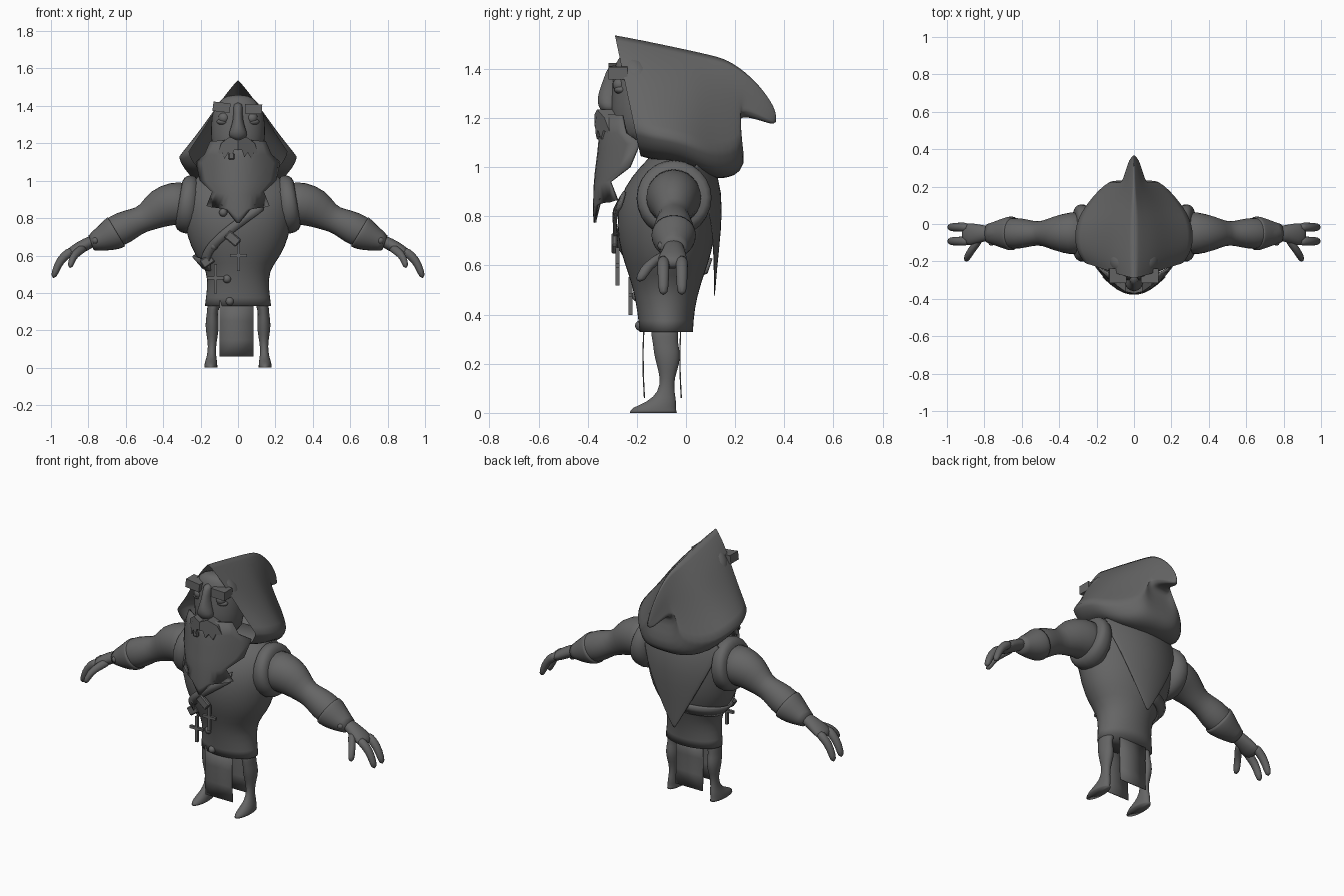
import bpy, bmesh, math
from mathutils import Vector, Matrix

if "Cube" in bpy.data.objects:
    bpy.data.objects.remove(bpy.data.objects["Cube"])

GREY = (0.13, 0.13, 0.13, 1)
mat = bpy.data.materials.new("plain grey")
mat.use_nodes = True
mat.diffuse_color = GREY
for node in mat.node_tree.nodes:
    if node.type == "BSDF_PRINCIPLED":
        node.inputs["Base Color"].default_value = GREY


def finish(name, bm, smooth=True, subdiv=0, mirror=False, thick=0):
    bmesh.ops.recalc_face_normals(bm, faces=bm.faces)
    me = bpy.data.meshes.new(name)
    bm.to_mesh(me)
    bm.free()
    me.materials.append(mat)
    for p in me.polygons:
        p.use_smooth = smooth
    ob = bpy.data.objects.new(name, me)
    bpy.context.scene.collection.objects.link(ob)
    if mirror:
        ob.modifiers.new("Mirror", "MIRROR").use_mirror_merge = False
    if thick:
        mod = ob.modifiers.new("Solidify", "SOLIDIFY")
        mod.thickness = thick
        mod.offset = 0
    if subdiv:
        mod = ob.modifiers.new("Subdivision", "SUBSURF")
        mod.levels = mod.render_levels = subdiv
    return ob


def skin(name, rings, wrap=True, caps=(True, True), sharp=False, ridges=(), **kw):
    """Bridge rings of points into one surface."""
    bm = bmesh.new()
    crease = bm.edges.layers.float.new("crease_edge")
    rows = [[bm.verts.new(p) for p in ring] for ring in rings]
    n = len(rows[0])
    for a, b in zip(rows, rows[1:]):
        for i in range(n if wrap else n - 1):
            j = (i + 1) % n
            bm.faces.new((a[i], a[j], b[j], b[i]))
        for i in ridges:
            bm.edges.get((a[i], b[i]))[crease] = 0.65
    for row, cap in zip((rows[0], rows[-1]), caps):
        if cap and wrap:
            face = bm.faces.new(row)
            if sharp:
                for e in face.edges:
                    e[crease] = 1
    return finish(name, bm, **kw)


def tube(name, pts, flat=False, sides=12, subdiv=1, **kw):
    """Elliptical tube through (x, y, z, radius, radius along y)."""
    rings = []
    for i, (x, y, z, a, b) in enumerate(pts):
        p, q = pts[max(i - 1, 0)], pts[min(i + 1, len(pts) - 1)]
        tangent = Vector(q[:3]) - Vector(p[:3])
        depth = Vector((0, 1, 0))
        side = Vector((1, 0, 0)) if flat else depth.cross(tangent).normalized()
        turns = [math.tau * k / sides for k in range(sides)]
        rings.append([Vector((x, y, z)) + side * a * math.cos(t) + depth * b * math.sin(t)
                      for t in turns])
    return skin(name, rings, subdiv=subdiv, **kw)


def stack(name, rows, **kw):
    """Level ellipses from (z, half width, front y, back y)."""
    return tube(name, [(0, (f + b) / 2, z, w, (b - f) / 2) for z, w, f, b in rows],
                flat=True, sides=20, **kw)


def box(name, centre, size, tilt=0, bevel=0, **kw):
    bm = bmesh.new()
    m = Matrix.Translation(centre) @ Matrix.Rotation(tilt, 4, "Y") @ Matrix.Diagonal((*size, 1))
    bmesh.ops.create_cube(bm, size=1, matrix=m)
    if bevel:
        bmesh.ops.bevel(bm, geom=bm.edges[:], offset=bevel, segments=1, affect="EDGES")
    return finish(name, bm, smooth=False, **kw)


def ball(name, centre, r, scale=(1, 1, 1), **kw):
    bm = bmesh.new()
    m = Matrix.Translation(centre) @ Matrix.Diagonal((*scale, 1))
    bmesh.ops.create_uvsphere(bm, u_segments=16, v_segments=10, radius=r, matrix=m)
    return finish(name, bm, **kw)


def blend(rows, z):
    for a, b in zip(rows, rows[1:]):
        if z <= b[0]:
            t = (z - a[0]) / (b[0] - a[0])
            return [u + (v - u) * t for u, v in zip(a, b)]
    return rows[-1]


# Coat body
COAT = [(.33, .18, -.19, .03), (.42, .167, -.2, .035), (.52, .165, -.22, .06),
        (.6, .235, -.25, .09), (.7, .275, -.28, .12), (.82, .3, -.285, .125),
        (.92, .3, -.255, .125), (1.0, .275, -.19, .1), (1.05, .15, -.14, .05)]
stack("coat", COAT, sharp=True)


def on_coat(z, angle, lift=0.0):
    _, w, f, b = blend(COAT, z)
    return Vector(((w + lift) * math.sin(angle),
                   (f + b) / 2 - ((b - f) / 2 + lift) * math.cos(angle), z))


# Sleeve caps around the arms
tube("sleeve", [(.2, -.05, .87, .16, .14), (.27, -.05, .872, .168, .165),
                (.31, -.045, .878, .15, .155), (.322, -.045, .88, .11, .12)], mirror=True)

# Arms, cuffs and hands
tube("arm", [(.25, -.05, .88, .12, .12), (.34, -.05, .88, .122, .12),
             (.42, -.05, .855, .112, .098), (.49, -.05, .8, .075, .066),
             (.54, -.05, .785, .074, .068), (.61, -.05, .75, .092, .088),
             (.68, -.05, .715, .086, .085), (.74, -.05, .69, .06, .055),
             (.8, -.05, .665, .038, .045)], mirror=True)
tube("cuff", [(.65, -.05, .727, .094, .094), (.67, -.05, .715, .094, .096),
              (.73, -.05, .687, .07, .072), (.785, -.05, .668, .044, .052)],
     sharp=True, mirror=True)
ball("cuff_button", (.762, -.098, .68), .018, mirror=True)
tube("palm", [(.75, -.05, .69, .03, .04), (.81, -.05, .662, .035, .045),
              (.87, -.055, .628, .034, .064), (.92, -.055, .598, .024, .06)], mirror=True)
for name, y in (("front_finger", -.092), ("back_finger", -.017)):
    tube(name, [(.88, y, .63, .028, .028), (.93, y, .598, .027, .027),
                (.965, y, .55, .023, .025), (.99, y, .475, .018, .021)],
         sides=8, mirror=True)
tube("thumb", [(.81, -.07, .65, .024, .028), (.855, -.12, .622, .026, .03),
               (.885, -.165, .59, .021, .028), (.9, -.19, .53, .017, .023)],
     sides=8, mirror=True)

# Legs with bare feet
tube("leg", [(.145, -.133, 0, .036, .1), (.145, -.133, .02, .036, .095),
             (.143, -.097, .045, .03, .06), (.14, -.08, .085, .022, .034),
             (.138, -.076, .14, .024, .028), (.138, -.073, .2, .037, .05),
             (.138, -.078, .25, .037, .056), (.137, -.085, .29, .03, .052),
             (.132, -.087, .33, .036, .06), (.115, -.087, .37, .03, .05)],
     flat=True, sharp=True, mirror=True)

# Loincloth panels
for name, y in (("front_cloth", -.165), ("back_cloth", -.015)):
    rows = [[(x, y - .01 * math.sin(7 * z), z) for x in (-.1, -.01, .083)]
            for z in (.06, .15, .25, .36)]
    skin(name, rows, wrap=False, thick=.005)

# Triangular cape on the back
CAPE = [(.47, .003, .115), (.58, .07, .122), (.75, .165, .142), (.9, .235, .147), (1.02, .27, .11)]
skin("back_cape", [[(w * k / 4, y - 1.3 * (w * k / 4) ** 2, z) for k in range(-4, 5)]
                   for z, w, y in CAPE], wrap=False, thick=.006, subdiv=1)

# Hood: (top y, bottom y, top z, bottom z, half width)
HALF = [(0, 1), (.32, .8), (.62, .52), (1, .22), (.86, .04), (.4, 0), (0, 0)]
OUTLINE = HALF + [(-u, v) for u, v in HALF[-2:0:-1]]
HOOD = [(-.29, -.185, 1.54, 1.045, .265), (-.19, -.12, 1.522, 1.025, .32),
        (0, 0, 1.482, 1.01, .32), (.09, .12, 1.462, .935, .255),
        (.17, .275, 1.442, .985, .125), (.26, .18, 1.375, 1.215, .07),
        (.335, .275, 1.29, 1.2, .045), (.378, .363, 1.205, 1.168, .018)]
skin("hood", [[(w * u, yb + (yt - yb) * v, zb + (zt - zb) * v) for u, v in OUTLINE]
              for yt, yb, zt, zb, w in HOOD], caps=(False, True), ridges=(0, 3, 9), subdiv=2)

# Head, nose and eyes
stack("head", [(1.08, .12, -.28, -.06), (1.2, .145, -.315, -.05), (1.3, .148, -.305, -.05),
               (1.38, .135, -.3, -.1), (1.43, .1, -.285, -.14), (1.46, .05, -.26, -.19)])
stack("nose", [(1.215, .02, -.335, -.27), (1.235, .05, -.35, -.27), (1.26, .048, -.362, -.27),
               (1.3, .032, -.358, -.26), (1.36, .022, -.335, -.25), (1.42, .03, -.315, -.25)])
ball("eye", (.075, -.268, 1.335), .03, mirror=True)
ball("lower_eyelid", (.078, -.264, 1.315), .036, scale=(1, .8, .5), mirror=True)

# Eyebrows
box("right_eyebrow", (-.088, -.277, 1.393), (.092, .076, .05), tilt=.12)
box("left_eyebrow", (.083, -.277, 1.383), (.092, .076, .052), tilt=.03)

# Beard swept back from a pointed front: (centre z, edge z, half width, centre y)
BEARD = [(.775, .775, .004, -.37), (.81, .87, .085, -.372), (.85, .865, .165, -.372),
         (.92, .94, .135, -.37), (.98, 1.0, .2, -.365), (1.06, 1.1, .222, -.355),
         (1.13, 1.14, .175, -.348), (1.22, 1.21, .145, -.33)]
rows = []
for zc, ze, w, y in BEARD:
    steps = [k / 6 for k in range(-6, 7)]
    rows.append([(w * u, y + 3.4 * (w * u) ** 2, zc + (ze - zc) * abs(u)) for u in steps])
skin("beard", rows, wrap=False, thick=.012)

# Jagged moustache
TIPS = [(0, 1.215), (.045, 1.235), (.09, 1.2), (.115, 1.13), (.085, 1.15), (.072, 1.115),
        (.052, 1.15), (.034, 1.125), (.02, 1.165), (0, 1.165)]
skin("moustache", [[(x, y + 5 * x * x, z) for x, z in TIPS] for y in (-.372, -.3)],
     smooth=False, mirror=True)
box("lower_lip", (-.035, -.35, 1.13), (.035, .03, .035), bevel=.006)

# Diagonal strap wrapping the chest and right side
STRAP = [(0, .45, .87), (.6, -1.0, .55), (1, -2.9, .6)]
path = [blend(STRAP, k / 30) for k in range(31)]
skin("chest_strap", [[on_coat(z - .03, a, .008), on_coat(z + .03, a, .008)]
                     for _, a, z in path], wrap=False, thick=.014)
box("strap_buckle", on_coat(.69, -.1, .015), (.08, .025, .05), tilt=.7, bevel=.006)
box("strap_loop", on_coat(.57, -.85, .01), (.07, .03, .05), tilt=-.6, bevel=.006)

# Hanging cross charms
for name, x, y, z in (("centre_charm", .003, -.278, .595), ("side_charm", -.12, -.225, .475)):
    box(name + "_post", (x, y, z), (.016, .016, .155))
    box(name + "_bar", (x, y, z + .005), (.09, .016, .016))

# Coat buttons
for k, (x, z) in enumerate([(-.08, .83), (-.13, .65), (-.06, .475), (-.045, .355)]):
    angle = math.asin(x / blend(COAT, z)[1])
    ball(f"coat_button_{k}", on_coat(z, angle, -.004), .022)
